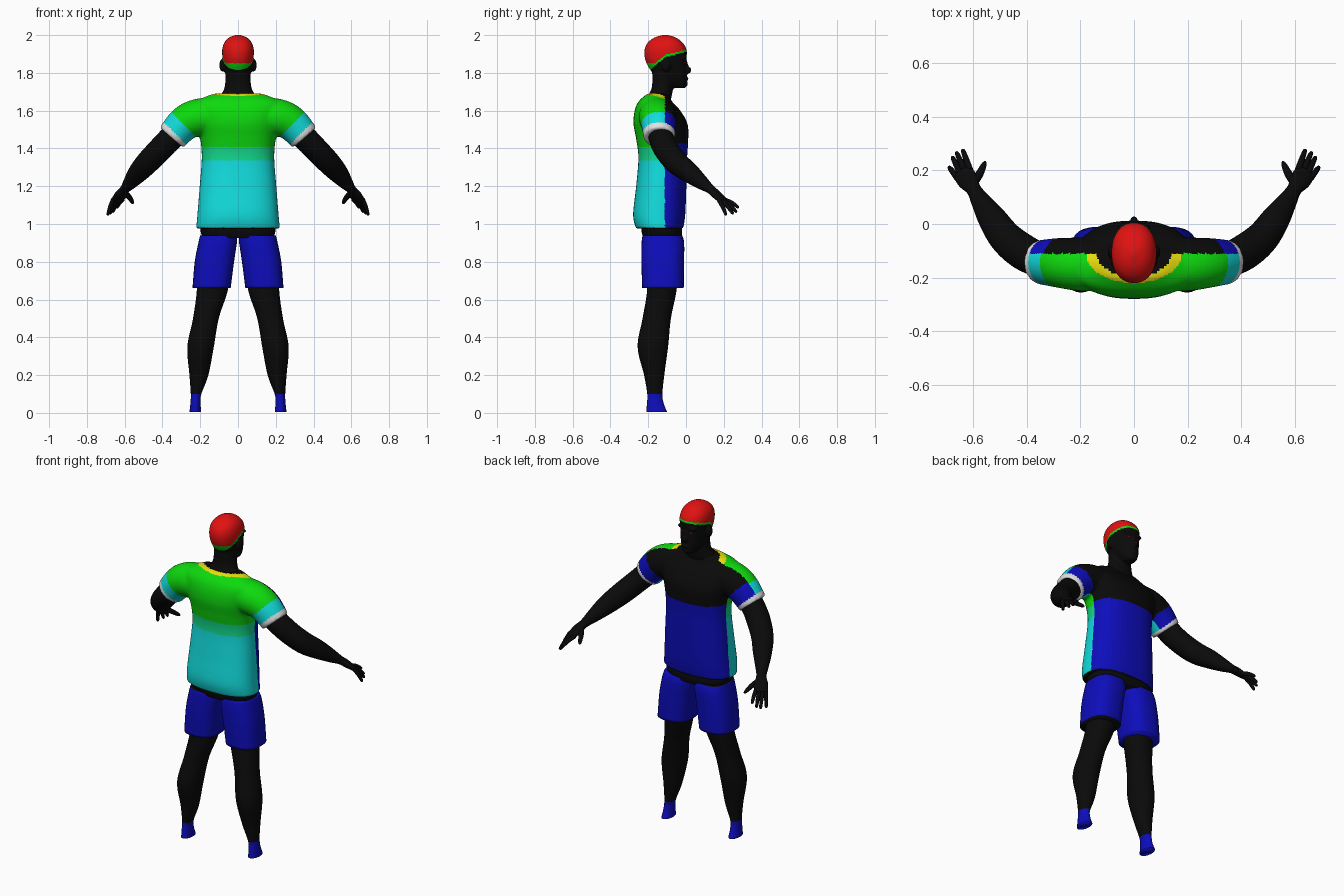
import bpy, bmesh, math
from mathutils import Vector

if "Cube" in bpy.data.objects:
    bpy.data.objects.remove(bpy.data.objects["Cube"])


def material(name, *rgb):
    mat = bpy.data.materials.new(name)
    mat.use_nodes = True
    mat.diffuse_color = (*rgb, 1)
    mat.node_tree.nodes["Principled BSDF"].inputs["Base Color"].default_value = (*rgb, 1)
    return mat


SKIN = material("black skin", .003, .003, .003)
BLUE = material("deep blue", .004, .004, .5)
CYAN = material("cyan", .006, .72, .72)
GREEN = material("bright green", .004, .7, .004)
TEAL = material("teal green", .006, .7, .26)
YELLOW = material("collar yellow", .8, .72, .004)
WHITE = material("cuff white", .75, .75, .75)
RED = material("bright red", .75, .006, .006)


def smooth_rows(rows, steps):
    """Catmull-Rom interpolation of rows of numbers."""
    out = []
    for i in range(len(rows) - 1):
        a, b, c, d = (rows[max(0, min(len(rows) - 1, i + k))] for k in (-1, 0, 1, 2))
        for s in range(steps):
            t = s / steps
            out.append([q + t / 2 * (r - p + t * (2 * p - 5 * q + 4 * r - w
                        + t * (3 * (q - r) + w - p)))
                        for p, q, r, w in zip(a, b, c, d)])
    return out + [list(rows[-1])]


def loft(bm, rows, upright=True, power=2.0, steps=6, sides=32):
    """Skin rings given as (x, y, z, half width, half depth)."""
    rows = smooth_rows(rows, steps)
    centres = [Vector(r[:3]) for r in rows]
    rings = []
    for i, (centre, row) in enumerate(zip(centres, rows)):
        u, v = Vector((1, 0, 0)), Vector((0, 1, 0))
        if not upright:
            along = (centres[min(i + 1, len(rows) - 1)] - centres[max(i - 1, 0)]).normalized()
            u = along.cross(Vector((0, 0, 1))).normalized()
            v = u.cross(along)
        ring = []
        for k in range(sides):
            angle = math.tau * k / sides
            c, s = math.cos(angle), math.sin(angle)
            c, s = (math.copysign(abs(n) ** (2 / power), n) for n in (c, s))
            ring.append(bm.verts.new(centre + u * c * row[3] + v * s * row[4]))
        rings.append(ring)
    for low, high in zip(rings, rings[1:]):
        for k in range(sides):
            n = (k + 1) % sides
            bm.faces.new((low[k], low[n], high[n], high[k]))
    bm.faces.new(rings[0][::-1])
    bm.faces.new(rings[-1])


def ball(bm, centre, size):
    made = bmesh.ops.create_uvsphere(bm, u_segments=20, v_segments=12, radius=1)["verts"]
    bmesh.ops.scale(bm, vec=size, verts=made)
    bmesh.ops.translate(bm, vec=centre, verts=made)


def finish(name, bm, rule, voxel=0, mirror=False):
    """Make the object, fuse or mirror it, and colour each face by the rule."""
    if mirror:
        copy = bmesh.ops.duplicate(bm, geom=bm.verts[:] + bm.edges[:] + bm.faces[:])["geom"]
        for vert in copy:
            if isinstance(vert, bmesh.types.BMVert):
                vert.co.x *= -1
    bmesh.ops.recalc_face_normals(bm, faces=bm.faces[:])
    mesh = bpy.data.meshes.new(name)
    bm.to_mesh(mesh)
    bm.free()
    obj = bpy.data.objects.new(name, mesh)
    bpy.context.collection.objects.link(obj)
    if voxel:
        fuse = obj.modifiers.new("fuse", "REMESH")
        fuse.mode, fuse.voxel_size = "VOXEL", voxel
        relax = obj.modifiers.new("relax", "SMOOTH")
        relax.factor, relax.iterations = .5, 4
        graph = bpy.context.evaluated_depsgraph_get()
        mesh = bpy.data.meshes.new_from_object(obj.evaluated_get(graph))
        obj.modifiers.clear()
        obj.data = mesh
    mesh.materials.clear()
    for face in mesh.polygons:
        mat = rule(*face.center, face.normal)
        if mat.name not in mesh.materials:
            mesh.materials.append(mat)
        face.material_index = mesh.materials.find(mat.name)
        face.use_smooth = True
    return obj


def span(z, half, back, front, x=0):
    """Upright ring from its back (-y) and front (+y) limits."""
    return (x, (back + front) / 2, z, half, (front - back) / 2)


# Shirt: torso and sleeves fused into one surface
bm = bmesh.new()
loft(bm, [span(.975, .222, -.265, -.015), span(1.05, .215, -.28, -.004),
          span(1.2, .203, -.264, .002), span(1.35, .192, -.252, .006),
          span(1.45, .2, -.264, .012), span(1.53, .22, -.278, .008),
          span(1.6, .235, -.272, -.03), span(1.65, .22, -.25, -.075),
          span(1.69, .13, -.205, -.095)], power=2.4, sides=48)
for side in (-1, 1):
    loft(bm, [(side * x, y, z, r, r) for x, y, z, r in
              ((.1, -.15, 1.565, .1), (.2, -.15, 1.565, .1),
               (.28, -.145, 1.535, .093), (.352, -.142, 1.458, .082))], upright=False)


def shirt_colour(x, y, z, normal):
    x = abs(x)
    collar = math.hypot(x / .18, (y + .11) / .11)
    reach = x - z
    sleeve = x > .225 and z > 1.38
    if z > 1.63 and collar < .78 or z < 1 and normal.z < -.7:
        return SKIN
    if sleeve and reach > -1.145:
        return WHITE
    if y > -.11:
        if sleeve and reach > -1.26:
            return BLUE
        return SKIN if z > 1.43 else BLUE
    if z > 1.63 and collar < 1:
        return YELLOW
    if sleeve and reach > -1.24:
        return CYAN
    return GREEN if z > 1.41 else TEAL if z > 1.34 else CYAN


finish("shirt", bm, shirt_colour, voxel=.009)

# Head, neck, nose and ears, with the hair coloured above a sloping hairline
bm = bmesh.new()
loft(bm, [span(1.62, .15, -.22, -.09), span(1.68, .095, -.2, -.075),
          span(1.73, .07, -.18, -.068), span(1.83, .066, -.18, -.06)])
loft(bm, [span(1.72, .025, -.07, -.005), span(1.735, .04, -.1, .005),
          span(1.77, .06, -.15, .006), span(1.82, .073, -.192, .004),
          span(1.87, .081, -.216, .002), span(1.92, .084, -.22, .004),
          span(1.96, .073, -.203, -.018), span(1.988, .046, -.165, -.055),
          span(2.002, .008, -.118, -.102)], power=2.2)
ball(bm, (0, .008, 1.815), (.015, .022, .02))
ball(bm, (0, -.003, 1.835), (.01, .016, .035))
ball(bm, (0, -.002, 1.77), (.025, .015, .01))
ball(bm, (0, -.008, 1.74), (.025, .018, .015))
for side in (-1, 1):
    ball(bm, (side * .084, -.105, 1.84), (.015, .024, .034))
    ball(bm, (side * .032, -.012, 1.878), (.03, .018, .01))


def head_colour(x, y, z, normal):
    rise = max(0, min(1, (y + .19) / .08))
    line = 1.815 + .068 * rise + max(0, y + .11) * .25
    if z < line or abs(x) > .088:
        return SKIN
    return RED if z > max(line + .012, 1.852) else GREEN


finish("head", bm, head_colour, voxel=.006)

# Eyes
bm = bmesh.new()
ball(bm, (.03, -.005, 1.853), (.012, .005, .004))
finish("eyes", bm, lambda *_: RED, mirror=True)

# Arms, palms and fingers
bm = bmesh.new()
loft(bm, [(.29, -.142, 1.52, .068, .068), (.36, -.13, 1.45, .066, .066),
          (.42, -.1, 1.388, .067, .064), (.48, -.05, 1.325, .062, .062),
          (.53, .02, 1.27, .053, .053), (.572, .085, 1.218, .037, .037),
          (.598, .128, 1.185, .028, .024), (.62, .162, 1.155, .039, .021),
          (.642, .195, 1.122, .038, .014)], upright=False)
spread = Vector((.88, -.47, 0))
for shift, tip in ((-.028, (.64, .278, 1.088)), (-.009, (.663, .268, 1.064)),
                   (.01, (.678, .25, 1.054)), (.028, (.69, .212, 1.048))):
    base = Vector((.636, .186, 1.13)) + spread * shift
    end = Vector(tip)
    middle = base.lerp(end, .55) + Vector((0, 0, .006))
    loft(bm, [(*base, .012, .012), (*middle, .011, .011), (*base.lerp(end, .95), .008, .008),
              (*end, .003, .003)], upright=False, steps=4, sides=12)
loft(bm, [(.605, .145, 1.172, .016, .016), (.578, .185, 1.145, .015, .014),
          (.56, .222, 1.117, .01, .01), (.555, .234, 1.109, .003, .003)],
     upright=False, steps=4, sides=12)
finish("arms", bm, lambda *_: SKIN, mirror=True)

# Legs with ankle socks
bm = bmesh.new()
loft(bm, [span(.005, .031, -.21, -.1, .226), span(.05, .027, -.207, -.118, .225),
          span(.1, .028, -.205, -.125, .222), span(.2, .05, -.222, -.115, .207),
          span(.35, .07, -.256, -.095, .198), span(.5, .068, -.23, -.08, .17),
          span(.65, .082, -.206, -.05, .136), span(.8, .09, -.21, -.04, .125)],
     steps=9)
finish("legs", bm, lambda x, y, z, n: BLUE if z < .1 else SKIN, mirror=True)

# Shorts
bm = bmesh.new()
loft(bm, [span(.66, .101, -.232, -.012, .14), span(.8, .104, -.236, -.01, .125),
          span(.9, .102, -.235, -.01, .108), span(.94, .098, -.23, -.02, .102)],
     power=2.6)
finish("shorts", bm, lambda x, y, z, n: SKIN if n.z < -.7 else BLUE, mirror=True)

# Hips showing between shorts and shirt
bm = bmesh.new()
loft(bm, [span(.925, .185, -.225, -.025), span(.96, .198, -.235, -.02),
          span(1.02, .2, -.24, -.03)], power=2.6)
finish("hips", bm, lambda *_: SKIN)
